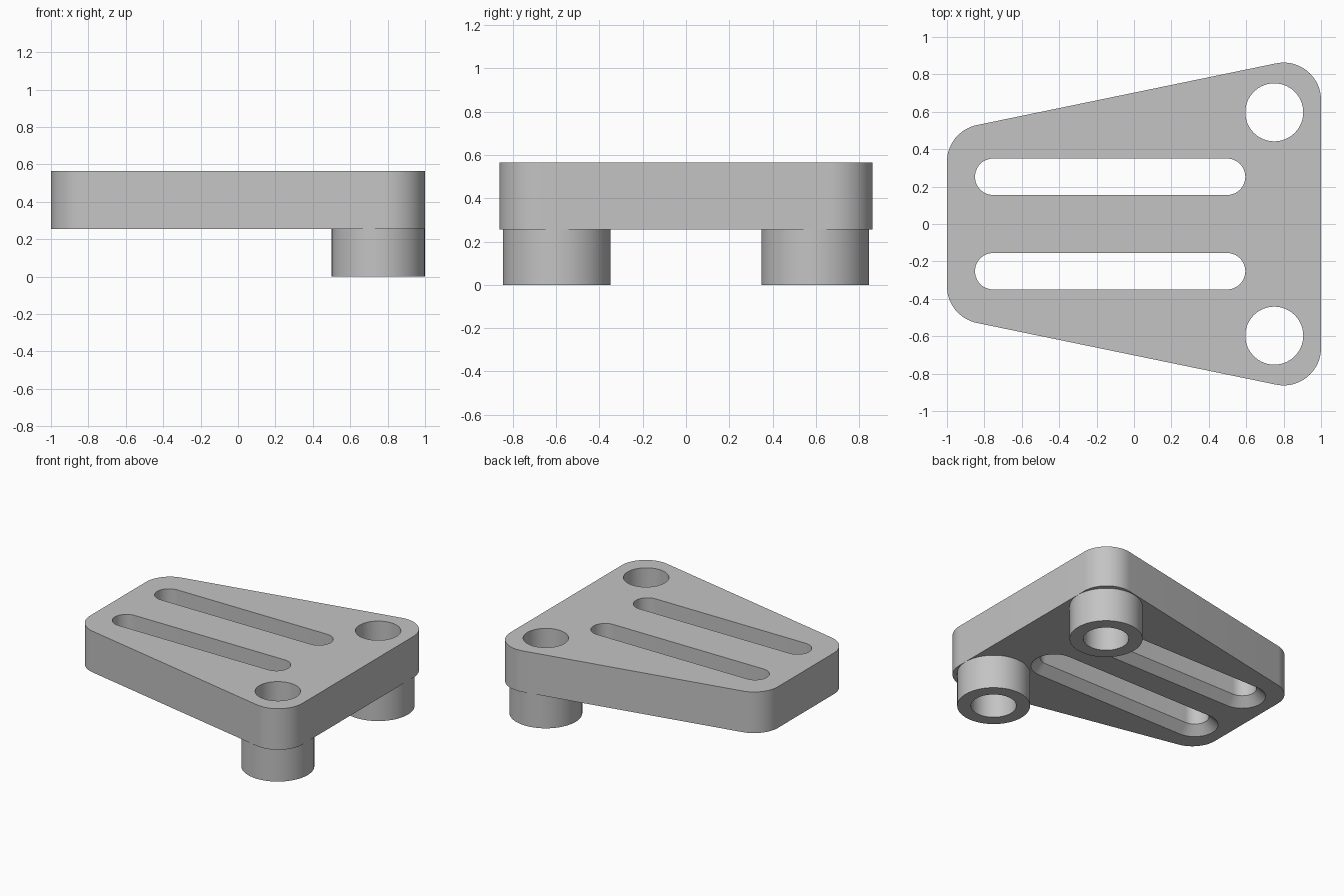
import bpy, bmesh, math

cube = bpy.data.objects.get("Cube")
if cube:
    bpy.data.objects.remove(cube, do_unlink=True)

BASE, TOP = 0.255, 0.565          # underside and top of the plate
BOSS_X, BOSS_Y, BOSS_R, HOLE_R = 0.75, 0.597, 0.249, 0.155
SLOT_Y, SLOT_R, SINK_R = 0.2525, 0.0975, 0.16

grey = bpy.data.materials.new("plain grey")
grey.use_nodes = True
colour = (0.55, 0.55, 0.55, 1)
grey.diffuse_color = colour
grey.node_tree.nodes["Principled BSDF"].inputs["Base Color"].default_value = colour


def arc(cx, cy, r, start, end, steps):
    """Points along an arc, angles in degrees."""
    angles = [math.radians(start + (end - start) * i / steps) for i in range(steps + 1)]
    return [(cx + r * math.cos(a), cy + r * math.sin(a)) for a in angles]


def circle(cx, cy, r):
    return arc(cx, cy, r, 0, 360, 64)[:-1]


def slot(cy, r):
    return arc(0.4975, cy, r, -90, 90, 24) + arc(-0.7525, cy, r, 90, 270, 24)


def loft(name, sections):
    """Closed solid through outlines given as (z, points)."""
    bm = bmesh.new()
    rings = [[bm.verts.new((x, y, z)) for x, y in pts] for z, pts in sections]
    for low, high in zip(rings, rings[1:]):
        for i in range(len(low)):
            j = (i + 1) % len(low)
            bm.faces.new((low[i], low[j], high[j], high[i]))
    bm.faces.new(rings[0][::-1])
    bm.faces.new(rings[-1])
    bmesh.ops.recalc_face_normals(bm, faces=bm.faces)
    mesh = bpy.data.meshes.new(name)
    bm.to_mesh(mesh)
    bm.free()
    obj = bpy.data.objects.new(name, mesh)
    obj.data.materials.append(grey)
    bpy.context.collection.objects.link(obj)
    return obj


def combine(target, tool, operation):
    """Apply a boolean and remove the tool."""
    mod = target.modifiers.new(operation, 'BOOLEAN')
    mod.operation = operation
    mod.solver = 'EXACT'
    mod.object = tool
    tool.hide_render = True
    bpy.context.view_layer.objects.active = target
    bpy.ops.object.modifier_apply(modifier=mod.name)
    bpy.data.objects.remove(tool, do_unlink=True)


# Tapered plate with rounded corners
tilt = 11.7
outline = (arc(0.8, 0.663, 0.2, 0, 90 + tilt, 20)
           + arc(-0.8, 0.333, 0.2, 90 + tilt, 180, 16)
           + arc(-0.8, -0.333, 0.2, 180, 270 - tilt, 16)
           + arc(0.8, -0.663, 0.2, 270 - tilt, 360, 20))
plate = loft("mounting_plate", [(BASE, outline), (TOP, outline)])

for side in (-1, 1):
    # Round foot under the wide end
    ring = circle(BOSS_X, side * BOSS_Y, BOSS_R)
    combine(plate, loft("foot", [(0, ring), (BASE + 0.1, ring)]), 'UNION')

    # Hole through plate and foot
    ring = circle(BOSS_X, side * BOSS_Y, HOLE_R)
    combine(plate, loft("hole_cutter", [(-0.1, ring), (TOP + 0.1, ring)]), 'DIFFERENCE')

    # Long slot, countersunk from below
    y = side * SLOT_Y
    combine(plate, loft("slot_cutter", [
        (BASE - 0.01, slot(y, SINK_R + 0.01)),
        (BASE + SINK_R - SLOT_R, slot(y, SLOT_R)),
        (TOP + 0.1, slot(y, SLOT_R))]), 'DIFFERENCE')

# Smooth curves, sharp rims
bpy.ops.object.select_all(action='DESELECT')
plate.select_set(True)
bpy.context.view_layer.objects.active = plate
bpy.ops.object.shade_smooth_by_angle(angle=math.radians(30))
